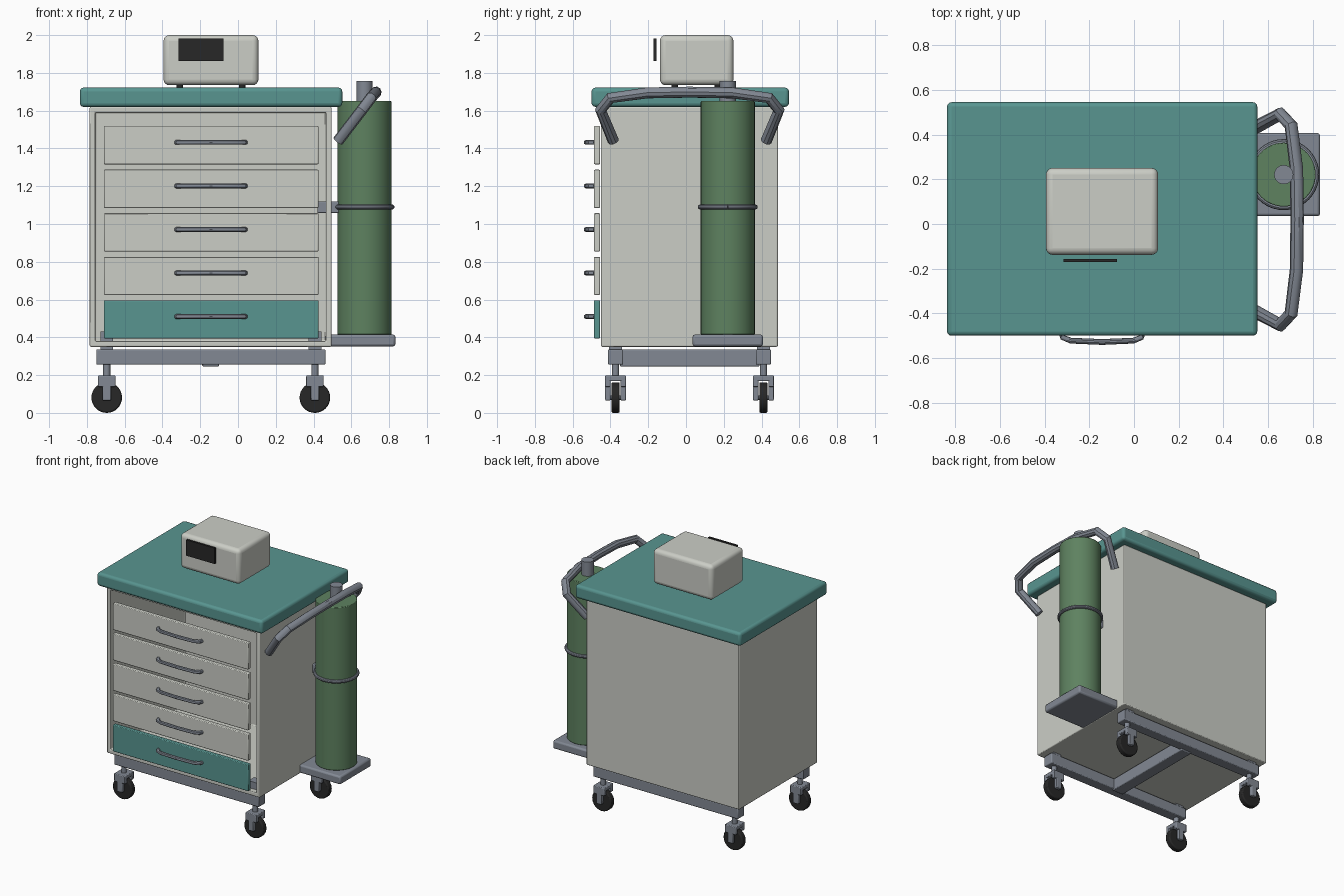
import bpy, bmesh, math
from mathutils import Matrix, Vector

if "Cube" in bpy.data.objects:
    bpy.data.objects.remove(bpy.data.objects["Cube"])


def mat(name, rgb):
    m = bpy.data.materials.new(name)
    m.diffuse_color = (*rgb, 1)
    m.use_nodes = True
    m.node_tree.nodes["Principled BSDF"].inputs["Base Color"].default_value = m.diffuse_color
    return m


WHITE = mat("warm_white", (0.60, 0.615, 0.565))
TEAL = mat("teal", (0.098, 0.30, 0.28))
GREEN = mat("bottle_green", (0.112, 0.223, 0.117))
METAL = mat("grey_metal", (0.225, 0.25, 0.295))
BLACK = mat("black", (0.02, 0.02, 0.02))


def finish(name, bm, material, bevel=0, segments=2):
    me = bpy.data.meshes.new(name)
    bmesh.ops.recalc_face_normals(bm, faces=bm.faces)
    bm.to_mesh(me)
    bm.free()
    ob = bpy.data.objects.new(name, me)
    bpy.context.collection.objects.link(ob)
    me.materials.append(material)
    if bevel:
        b = ob.modifiers.new("Bevel", 'BEVEL')
        b.width, b.segments, b.limit_method = bevel, segments, 'ANGLE'
    smooth(ob)
    return ob


def smooth(ob):
    bpy.ops.object.select_all(action='DESELECT')
    bpy.context.view_layer.objects.active = ob
    ob.select_set(True)
    bpy.ops.object.shade_smooth_by_angle(angle=math.radians(35))


def box(name, x, y, z, material, bevel=0, segments=2):
    """Box from (min, max) pairs."""
    bm = bmesh.new()
    lo, hi = Vector((x[0], y[0], z[0])), Vector((x[1], y[1], z[1]))
    m = Matrix.Translation((lo + hi) / 2) @ Matrix.Diagonal((*(hi - lo), 1))
    bmesh.ops.create_cube(bm, size=1, matrix=m)
    return finish(name, bm, material, bevel, segments)


def cyl(name, c, r, depth, material, axis='Z', sides=32, bevel=0):
    bm = bmesh.new()
    rot = Matrix.Rotation(math.pi / 2, 4, 'X') if axis == 'Y' else Matrix()
    bmesh.ops.create_cone(bm, cap_ends=True, segments=sides, radius1=r, radius2=r,
                          depth=depth, matrix=Matrix.Translation(c) @ rot)
    return finish(name, bm, material, bevel)


def tube(name, pts, r, material):
    cu = bpy.data.curves.new(name, 'CURVE')
    cu.dimensions, cu.bevel_depth, cu.bevel_resolution = '3D', r, 3
    cu.use_fill_caps = True
    s = cu.splines.new('POLY')
    s.points.add(len(pts) - 1)
    for p, q in zip(s.points, pts):
        p.co = (*q, 1)
    ob = bpy.data.objects.new(name, cu)
    bpy.context.collection.objects.link(ob)
    cu.materials.append(material)
    bpy.ops.object.select_all(action='DESELECT')
    bpy.context.view_layer.objects.active = ob
    ob.select_set(True)
    bpy.ops.object.convert(target='MESH')
    smooth(bpy.context.object)


# Cabinet: hollow shell, open at the front
bm = bmesh.new()
bmesh.ops.create_cube(bm, size=1, matrix=Matrix.Translation((-0.145, 0.018, 0.985))
                      @ Matrix.Diagonal((1.28, 0.936, 1.27, 1)))
bm.faces.ensure_lookup_table()
front = min(bm.faces, key=lambda f: f.calc_center_median().y)
bmesh.ops.inset_region(bm, faces=[front], thickness=0.042)
pocket = bmesh.ops.extrude_face_region(bm, geom=[front])
bmesh.ops.translate(bm, vec=(0, 0.894, 0),
                    verts=[v for v in pocket['geom'] if isinstance(v, bmesh.types.BMVert)])
if front.is_valid:
    bmesh.ops.delete(bm, geom=[front], context='FACES_ONLY')
finish("cabinet", bm, WHITE, 0.006)

# Worktop
box("worktop", (-0.837, 0.552), (-0.50, 0.545), (1.62, 1.722), TEAL, 0.02, 3)

# Drawer fronts with bowed pulls; the lowest one is coloured
for i in range(5):
    z = 0.495 + 0.2305 * i
    box(f"drawer_front_{i+1}", (-0.71, 0.426), (-0.487, -0.455), (z - 0.101, z + 0.101),
        WHITE if i else TEAL, 0.005)
    tube(f"drawer_pull_{i+1}",
         [(-0.143 + dx, y, z + 0.015) for dx, y in
          ((-0.182, -0.485), (-0.175, -0.508), (-0.14, -0.522), (0, -0.528),
           (0.14, -0.522), (0.175, -0.508), (0.182, -0.485))], 0.013, METAL)

# Base frame
for label, y in (("front", -0.373), ("rear", 0.41)):
    box(f"{label}_rail", (-0.75, 0.463), (y - 0.04, y + 0.04), (0.255, 0.336), METAL, 0.006)
box("centre_beam", (-0.19, -0.10), (-0.35, 0.39), (0.246, 0.336), METAL, 0.006)

# Casters
for x in (-0.695, 0.407):
    for y in (-0.373, 0.41):
        box("caster_post", (x - 0.034, x + 0.034), (y - 0.034, y + 0.034), (0.32, 0.432), METAL)
        cyl("caster_stem", (x, y, 0.225), 0.019, 0.08, METAL, sides=16)
        box("fork_crown", (x - 0.046, x + 0.046), (y - 0.055, y + 0.055), (0.168, 0.198), METAL, 0.005)
        for s in (-1, 1):
            ys = sorted((y + s * 0.027, y + s * 0.055))
            box("fork_cheek", (x - 0.046, x + 0.046), ys, (0.138, 0.19), METAL, 0.005)
            box("fork_leg", (x - 0.022, x + 0.022), ys, (0.066, 0.16), METAL, 0.005)
        cyl("wheel", (x, y, 0.081), 0.081, 0.044, BLACK, 'Y', 32, 0.008)
        cyl("axle", (x, y, 0.081), 0.012, 0.10, METAL, 'Y', 12)

# Gas bottle with tray, strap and wall bracket
bx, by = 0.67, 0.221
box("bottle_tray", (0.463, 0.833), (by - 0.186, by + 0.186), (0.352, 0.415), METAL, 0.012)
cyl("gas_bottle", (bx, by, 1.032), 0.143, 1.236, GREEN, sides=48, bevel=0.004)
cyl("bottle_valve", (bx, by, 1.70), 0.043, 0.115, METAL, sides=24)
ring = [(bx + 0.146 * math.cos(a * math.tau / 40), by + 0.146 * math.sin(a * math.tau / 40), 1.09)
        for a in range(41)]
tube("bottle_strap", ring, 0.013, METAL)
box("bottle_bracket", (0.42, 0.545), (by - 0.035, by + 0.035), (1.057, 1.12), METAL, 0.005)

# Push handle, mirrored about its middle
half = [(0.53, 0.405, 1.44), (0.655, 0.472, 1.603), (0.703, 0.42, 1.667),
        (0.727, 0.225, 1.694)]
path = [(x, 0.02 - d, z) for x, d, z in half] + [(0.73, 0.02, 1.698)] \
    + [(x, 0.02 + d, z) for x, d, z in reversed(half)]
tube("push_handle", path, 0.03, METAL)

# Monitor unit on feet, with a display plate held in front
box("monitor_case", (-0.394, 0.108), (-0.138, 0.251), (1.735, 2.0), WHITE, 0.03, 4)
box("monitor_display", (-0.315, -0.077), (-0.171, -0.156), (1.863, 1.983), BLACK)
for x in (-0.308, 0.022):
    for y in (-0.06, 0.17):
        cyl("monitor_foot", (x, y, 1.73), 0.018, 0.025, BLACK, sides=16)
